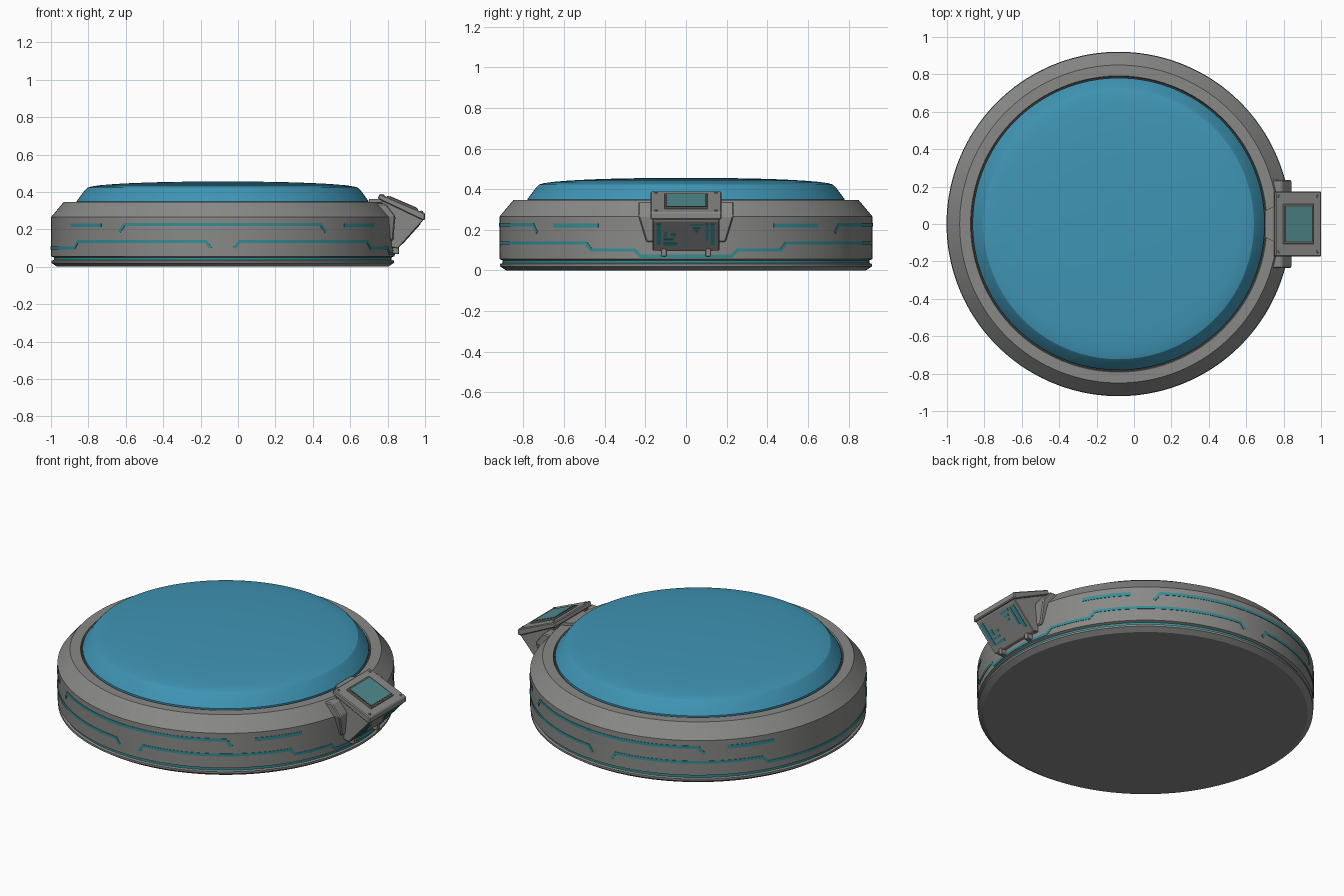
import bpy, bmesh, math
from mathutils import Matrix, Vector

if "Cube" in bpy.data.objects:
    bpy.data.objects.remove(bpy.data.objects["Cube"])

CX, R = -0.082, 0.918          # disc centre and radius


def material(name, rgb):
    m = bpy.data.materials.new(name)
    m.diffuse_color = (*rgb, 1)
    m.use_nodes = True
    m.node_tree.nodes["Principled BSDF"].inputs["Base Color"].default_value = m.diffuse_color
    return m


GREY = material("grey metal", (0.25, 0.25, 0.245))
BLUE = material("blue pad", (0.05, 0.30, 0.46))
TEAL = material("teal glow", (0.035, 0.27, 0.30))
GLASS = material("screen teal", (0.08, 0.26, 0.27))
DARK = material("dark trim", (0.055, 0.055, 0.055))


def finish(name, bm, mats, bevel=0.0, angle=25):
    bmesh.ops.recalc_face_normals(bm, faces=bm.faces)
    me = bpy.data.meshes.new(name)
    bm.to_mesh(me)
    bm.free()
    ob = bpy.data.objects.new(name, me)
    bpy.context.collection.objects.link(ob)
    for m in mats:
        me.materials.append(m)
    if bevel:
        mod = ob.modifiers.new("bevel", 'BEVEL')
        mod.width, mod.segments = bevel, 1
    elif angle:
        bpy.ops.object.select_all(action='DESELECT')
        ob.select_set(True)
        bpy.context.view_layer.objects.active = ob
        bpy.ops.object.shade_smooth_by_angle(angle=math.radians(angle))
    return ob


def lathe(name, profile, mats, rule=lambda r, z: 0, seg=144):
    """Turn an (r, z) profile about the disc axis; flat caps close both ends."""
    bm = bmesh.new()
    rings = [[bm.verts.new((CX + r * math.cos(2 * math.pi * i / seg),
                            r * math.sin(2 * math.pi * i / seg), z))
              for i in range(seg)] for r, z in profile]
    for k in range(len(rings) - 1):
        a, b = rings[k], rings[k + 1]
        r, z = [(profile[k][j] + profile[k + 1][j]) / 2 for j in (0, 1)]
        for i in range(seg):
            j = (i + 1) % seg
            bm.faces.new((a[i], a[j], b[j], b[i])).material_index = rule(r, z)
    bm.faces.new(rings[0])
    bm.faces.new(rings[-1])
    return finish(name, bm, mats)


def strip(name, pts, width, sx=1, sy=1):
    """Thin mitred band on the wall along (degrees from front, z) points."""
    path = []
    for (a0, z0), (a1, z1) in zip(pts, pts[1:]):
        n = max(1, int(abs(a1 - a0) / 2.5))
        path += [(a0 + (a1 - a0) * i / n, z0 + (z1 - z0) * i / n) for i in range(n)]
    path = [Vector((math.radians(a) * R, z)) for a, z in path + [pts[-1]]]
    bm = bmesh.new()
    rows = []
    for i, p in enumerate(path):
        t0 = (p - path[max(i - 1, 0)]).normalized()
        t1 = (path[min(i + 1, len(path) - 1)] - p).normalized()
        t = (t0 + t1).normalized()
        nrm = Vector((-t.y, t.x)) * (width / 2 / max(0.6, t.dot(t1 if t1.length else t0)))
        row = []
        for q, r in ((p + nrm, 0.912), (p + nrm, 0.9205), (p - nrm, 0.9205), (p - nrm, 0.912)):
            a = q.x / R
            row.append(bm.verts.new((CX + sx * r * math.sin(a), -sy * r * math.cos(a), q.y)))
        rows.append(row)
    for a, b in zip(rows, rows[1:]):
        for k in range(4):
            bm.faces.new((a[k], a[(k + 1) % 4], b[(k + 1) % 4], b[k]))
    bm.faces.new(rows[0])
    bm.faces.new(rows[-1])
    return finish(name, bm, [TEAL])


def prism(name, profile, half, mat, bevel=0.0):
    """Extrude an (x, z) outline across y."""
    bm = bmesh.new()
    a, b = [[bm.verts.new((x, s * half, z)) for x, z in profile] for s in (-1, 1)]
    n = len(profile)
    for i in range(n):
        bm.faces.new((a[i], a[(i + 1) % n], b[(i + 1) % n], b[i]))
    bm.faces.new(a)
    bm.faces.new(b)
    return finish(name, bm, [mat], bevel)


def plate(name, M, u, v, w, mat, bevel=0.0):
    """Box given as ranges in the local frame M."""
    bm = bmesh.new()
    bmesh.ops.create_cube(bm, size=1)
    for p in bm.verts:
        p.co = M @ Vector([(r[0] + r[1]) / 2 + c * (r[1] - r[0]) for c, r in zip(p.co, (u, v, w))])
    return finish(name, bm, [mat], bevel)


def frame(origin, x, y):
    x, y = Vector(x).normalized(), Vector(y).normalized()
    M = Matrix((x, y, x.cross(y))).transposed().to_4x4()
    M.translation = origin
    return M


# Base disc with a glowing groove near the floor
lathe("base_disc", [(0.885, 0), (0.915, 0.02), (0.915, 0.032), (0.903, 0.036), (0.903, 0.05),
                    (R, 0.056), (R, 0.265), (0.85, 0.346), (0.792, 0.346), (0.787, 0.33)],
      [GREY, TEAL], lambda r, z: 1 if r < 0.904 and 0.036 < z < 0.05 else 0)
# Dark seam and padded domed top
lathe("seam_ring", [(0.788, 0.32), (0.788, 0.336)], [DARK])
dome = [(0.73 * math.cos(t), 0.414 + 0.042 * math.sin(t) ** 0.8)
        for t in [math.radians(d) for d in (8, 16, 26, 38, 50, 62, 74, 86)]]
lathe("blue_pad", [(0.781, 0.325), (0.781, 0.35), (0.772, 0.362), (0.738, 0.408)] + dome, [BLUE])

# Circuit lines, mirrored around the wall
for sy, end in ((1, "front"), (-1, "back")):
    strip("upper_line_" + end, [(-37, 0.185), (-35, 0.225), (35, 0.225), (37, 0.185)], 0.017, 1, sy)
    for sx, side in ((1, "right"), (-1, "left")):
        tag = end + "_" + side
        strip("dash_" + tag, [(45, 0.222), (62, 0.222)], 0.02, sx, sy)
        tail = [(74, 0.1), (76, 0.07), (90, 0.07)] if sx > 0 else [(90, 0.1)]
        strip("lower_line_" + tag, [(4, 0.1), (5.6, 0.135), (57.5, 0.135), (59.5, 0.1)] + tail,
              0.016, sx, sy)

# Mounting wings behind the console
bm = bmesh.new()
rows = []
for z, h, x in ((0.14, 0.195, 0.83), (0.27, 0.235, 0.842), (0.337, 0.235, 0.79)):
    rows.append([bm.verts.new(c) for c in ((0.72, -h, z), (x, -h, z), (x, h, z), (0.72, h, z))])
for a, b in zip(rows, rows[1:]):
    for k in range(4):
        bm.faces.new((a[k], a[(k + 1) % 4], b[(k + 1) % 4], b[k]))
bm.faces.new(rows[0])
bm.faces.new(rows[-1])
finish("console_mount", bm, [GREY], 0.006)

# Neck resting on the rim
bm = bmesh.new()
a, b = [[bm.verts.new((x, y, z)) for x, y in ((0.70, -0.07), (0.78, -0.11), (0.78, 0.11), (0.70, 0.07))]
        for z in (0.33, 0.362)]
for k in range(4):
    bm.faces.new((a[k], a[(k + 1) % 4], b[(k + 1) % 4], b[k]))
bm.faces.new(a)
bm.faces.new(b)
finish("console_neck", bm, [GREY])

# Console body and tilted head slab
prism("console_body", [(0.765, 0.365), (0.988, 0.272), (0.988, 0.245), (0.855, 0.097), (0.79, 0.11)],
      0.165, GREY, 0.004)
prism("console_head", [(0.746, 0.364), (0.757, 0.39), (1.0, 0.286), (1.0, 0.25), (0.985, 0.25)],
      0.174, GREY, 0.005)

# Screen on the head
S = frame((0.8785, 0, 0.338), (0.243, 0, -0.104), (0, 1, 0))
plate("screen_frame", S, (-0.09, 0.09), (-0.107, 0.107), (-0.005, 0.008), GREY, 0.003)
plate("screen_border", S, (-0.083, 0.083), (-0.1, 0.1), (0.0, 0.0092), DARK)
plate("screen", S, (-0.076, 0.076), (-0.093, 0.093), (0.0, 0.0105), GLASS)
for su in (-1, 1):
    for sv in (-1, 1):
        bm = bmesh.new()
        bmesh.ops.create_cone(bm, cap_ends=True, segments=12, radius1=0.008, radius2=0.006, depth=0.008,
                              matrix=S @ Matrix.Translation((su * 0.112, sv * 0.148, 0.001)))
        finish("screw", bm, [GREY])

# Circuit bars on the sloping underside of the console
F = frame((0.855, 0, 0.097), (0, 1, 0), (0.133, 0, 0.148))
BARS = [(-0.145, -0.122, 0.04, 0.18), (-0.11, -0.045, 0.035, 0.05), (-0.11, -0.06, 0.065, 0.08),
        (-0.11, -0.09, 0.09, 0.125), (-0.075, -0.05, 0.095, 0.11), (0.02, 0.085, 0.165, 0.178),
        (0.035, 0.07, 0.14, 0.153), (0.045, 0.06, 0.115, 0.13), (0.095, 0.11, 0.07, 0.18),
        (0.12, 0.14, 0.04, 0.18)]
for u0, u1, v0, v1 in BARS:
    plate("console_bar", F, (u0, u1), (v0, v1), (-0.003, 0.003), TEAL)

# Pegs under the console
for s in (-1, 1):
    plate("console_peg", Matrix.Identity(4), (0.82, 0.862), (s * 0.11 - 0.014, s * 0.11 + 0.014),
          (0.068, 0.115), GREY, 0.003)
